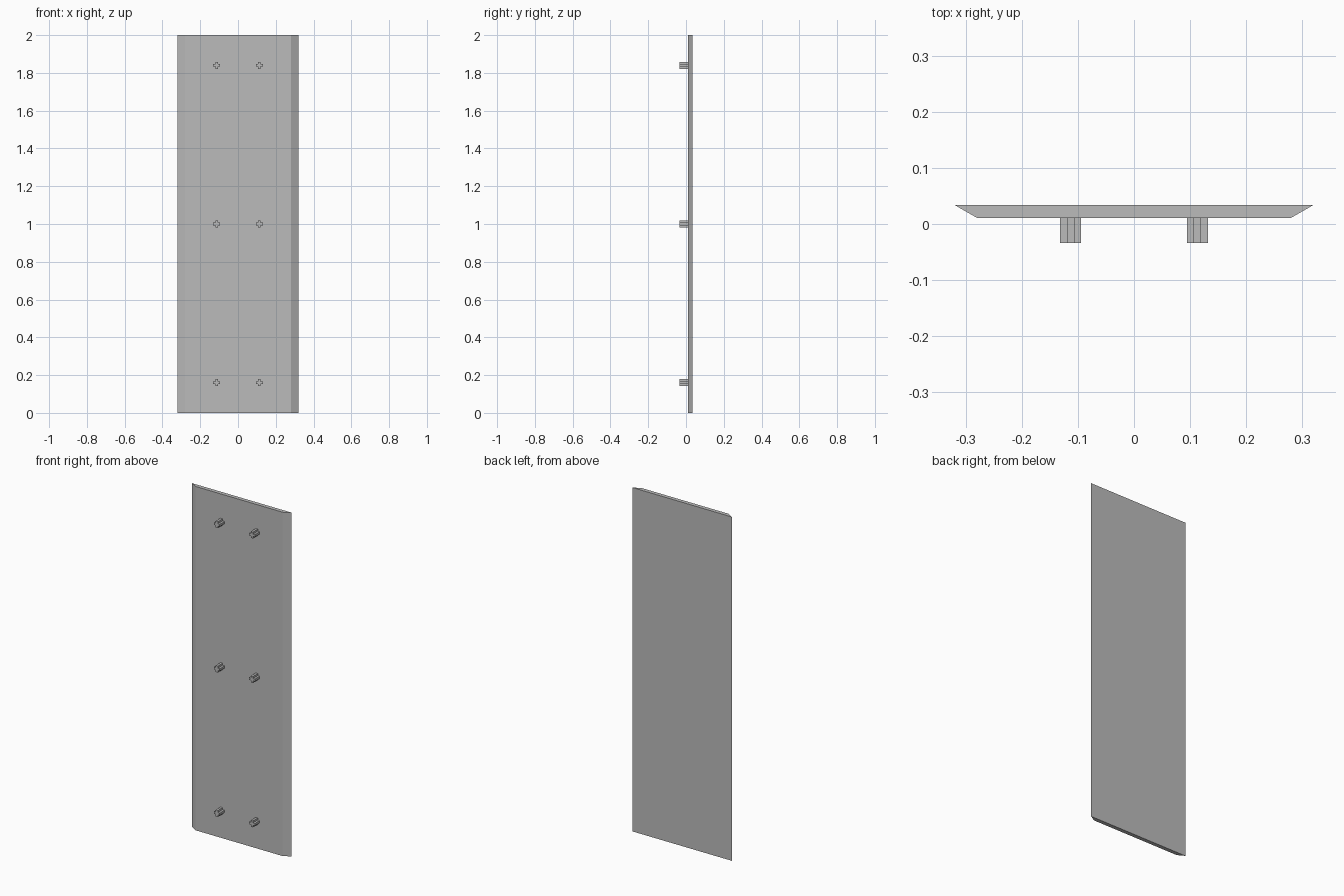
import bpy
import bmesh

cube = bpy.data.objects.get("Cube")
if cube:
    bpy.data.objects.remove(cube, do_unlink=True)

# Single plain grey
grey = bpy.data.materials.new("plain_grey")
grey.use_nodes = True
grey.diffuse_color = (0.5, 0.5, 0.5, 1)
grey.node_tree.nodes["Principled BSDF"].inputs["Base Color"].default_value = (0.5, 0.5, 0.5, 1)


def extrude_profile(name, points, offset):
    """Make a flat-shaded solid by sweeping a closed profile along an offset."""
    bm = bmesh.new()
    face = bm.faces.new([bm.verts.new(p) for p in points])
    swept = bmesh.ops.extrude_face_region(bm, geom=[face], use_keep_orig=True)
    moved = [g for g in swept["geom"] if isinstance(g, bmesh.types.BMVert)]
    bmesh.ops.translate(bm, verts=moved, vec=offset)
    bmesh.ops.recalc_face_normals(bm, faces=bm.faces[:])
    mesh = bpy.data.meshes.new(name)
    bm.to_mesh(mesh)
    bm.free()
    mesh.materials.append(grey)
    obj = bpy.data.objects.new(name, mesh)
    bpy.context.scene.collection.objects.link(obj)
    return obj


FRONT, BACK, PEG_END = 0.011, 0.034, -0.034

# Panel with slanted long edges, wider at the back
extrude_profile("panel", [(-0.28, FRONT, 0), (0.28, FRONT, 0),
                          (0.32, BACK, 0), (-0.32, BACK, 0)], (0, 0, 2))

# Plus-shaped mounting pegs: one arm corner turned through four quarters
R, A = 0.0188, 0.0068
cross = []
x_axis, z_axis = (1, 0), (0, 1)
for quarter in range(4):
    for u, v in ((R, -A), (R, A), (A, A)):
        cross.append((u * x_axis[0] + v * z_axis[0], u * x_axis[1] + v * z_axis[1]))
    x_axis, z_axis = z_axis, (-x_axis[0], -x_axis[1])

for row, z in (("bottom", 0.16), ("middle", 1.0), ("top", 1.84)):
    for side, x in (("right", -0.113), ("left", 0.113)):
        peg = extrude_profile(f"{row}_{side}_peg", [(u, 0, v) for u, v in cross],
                              (0, FRONT - PEG_END, 0))
        peg.location = (x, PEG_END, z)
